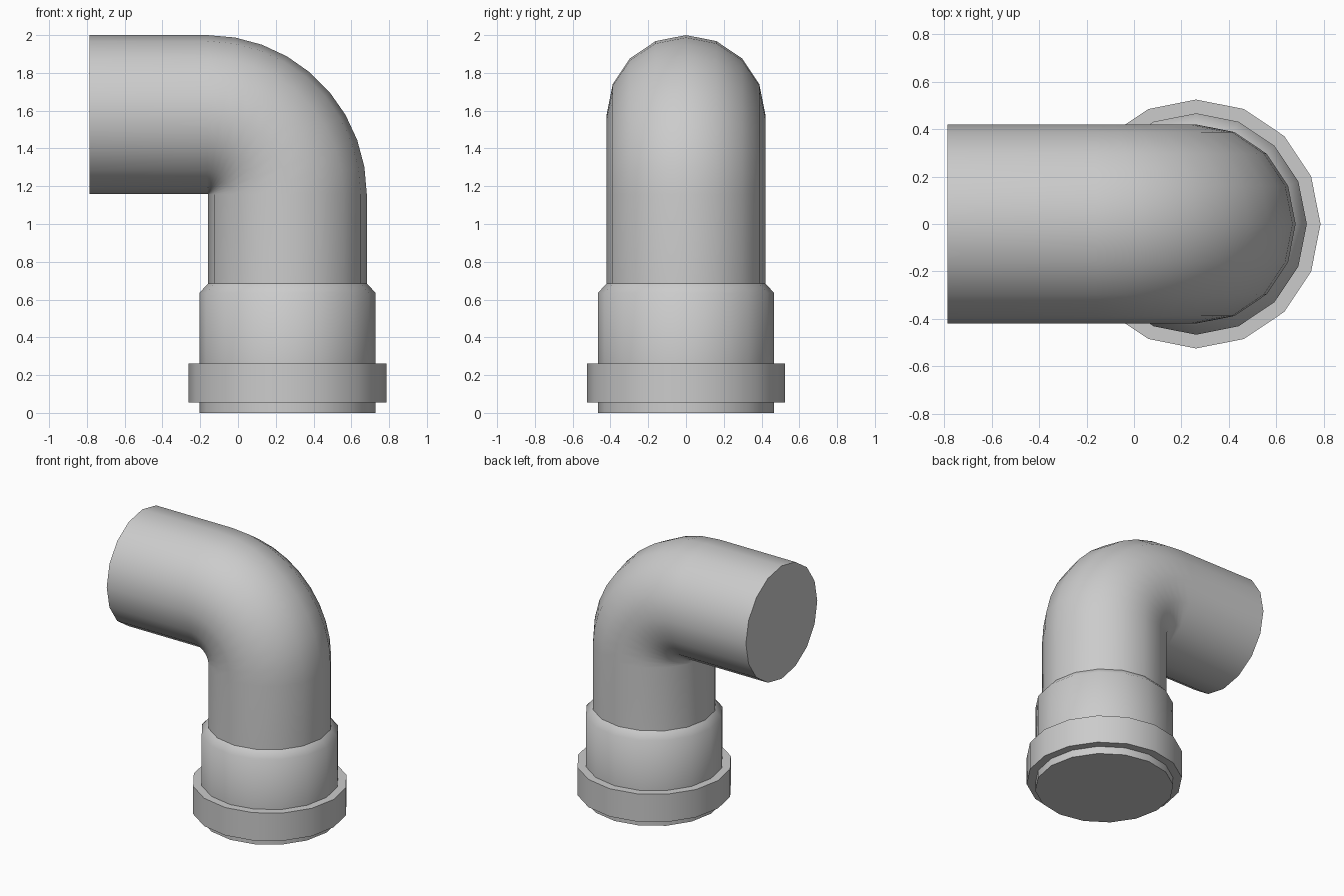
import bpy, bmesh, math
from mathutils import Vector

if "Cube" in bpy.data.objects:
    bpy.data.objects.remove(bpy.data.objects["Cube"])

SIDES = 16
AXIS_X = 0.262      # vertical pipe axis
PIPE_R = 0.42
BEND_R = 0.424      # bend radius of the centre line
PIPE_Z = 2.0 - PIPE_R


def sweep(name, rings):
    """Skin rings of (x, z, radius, tilt, sharp); tilt 0 faces up, 90 degrees faces -x."""
    bm = bmesh.new()
    loops = []
    for x, z, r, tilt, sharp in rings:
        out = Vector((math.cos(tilt), 0, math.sin(tilt)))
        loop = []
        for i in range(SIDES):
            a = 2 * math.pi * i / SIDES
            loop.append(bm.verts.new(Vector((x, 0, z)) + out * (r * math.cos(a))
                                     + Vector((0, r * math.sin(a), 0))))
        loops.append(loop)
    for lo, hi in zip(loops, loops[1:]):
        for i in range(SIDES):
            j = (i + 1) % SIDES
            bm.faces.new((lo[i], lo[j], hi[j], hi[i])).smooth = True
    # flat end caps
    bm.faces.new(loops[0][::-1])
    bm.faces.new(loops[-1])
    # crisp edges around the steps and open ends
    for loop, ring in zip(loops, rings):
        if ring[4]:
            for i in range(SIDES):
                bm.edges.get((loop[i], loop[(i + 1) % SIDES])).smooth = False
    bmesh.ops.recalc_face_normals(bm, faces=bm.faces)
    mesh = bpy.data.meshes.new(name)
    bm.to_mesh(mesh)
    bm.free()
    obj = bpy.data.objects.new(name, mesh)
    bpy.context.collection.objects.link(obj)
    return obj


# socket with raised collar and chamfered shoulder
socket = [(0.0, 0.467, True), (0.055, 0.467, True), (0.055, 0.525, True),
          (0.262, 0.525, True), (0.262, 0.467, True), (0.635, 0.467, False),
          (0.685, PIPE_R, True)]
rings = [(AXIS_X, z, r, 0, sharp) for z, r, sharp in socket]

# quarter-turn bend
cx, cz = AXIS_X - BEND_R, PIPE_Z - BEND_R
for k in range(10):
    t = math.radians(10 * k)
    rings.append((cx + BEND_R * math.cos(t), cz + BEND_R * math.sin(t), PIPE_R, t, False))

# straight horizontal outlet
rings.append((-0.787, PIPE_Z, PIPE_R, math.pi / 2, True))

sweep("pipe_elbow", rings)
